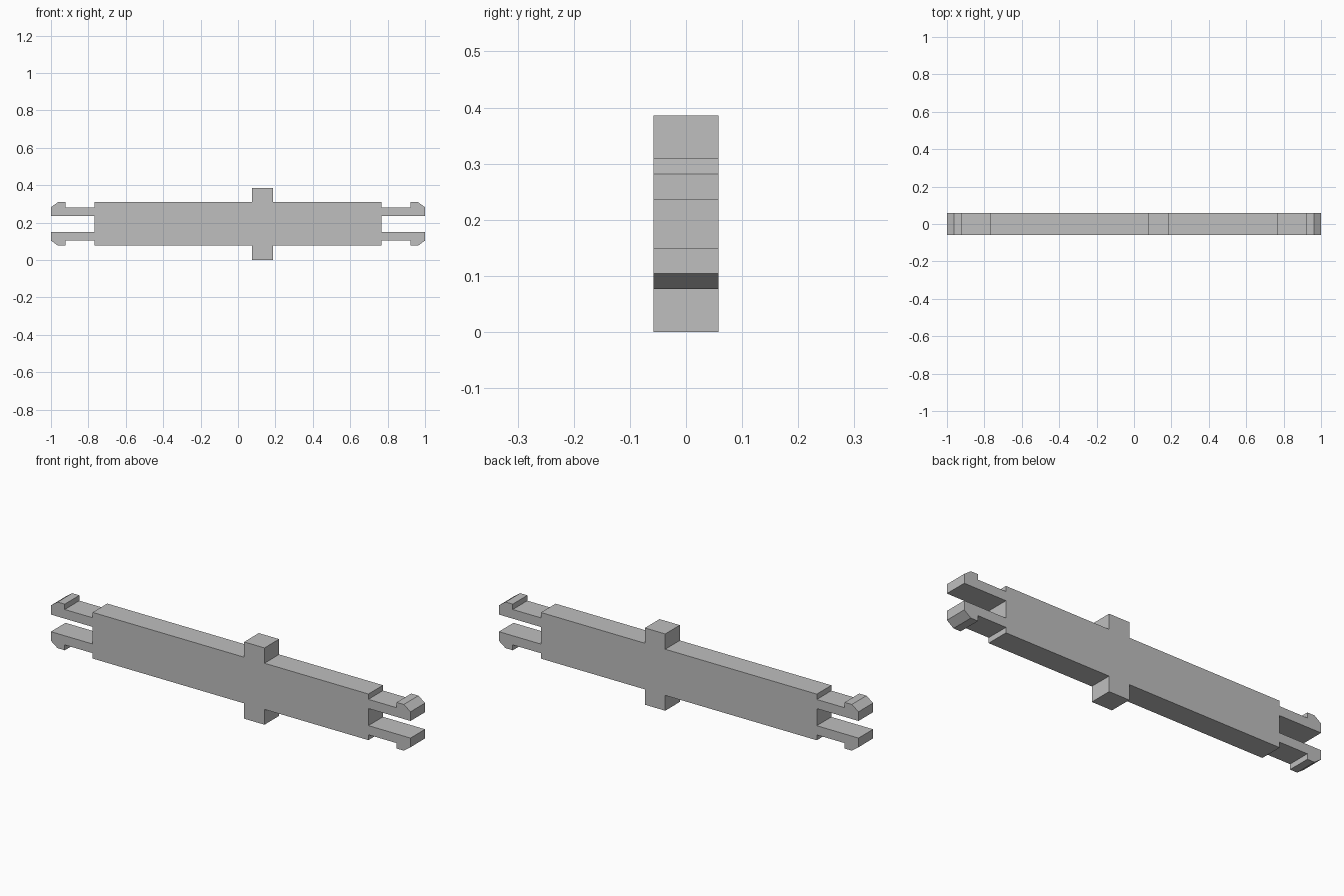
import bpy
import bmesh

cube = bpy.data.objects.get("Cube")
if cube:
    bpy.data.objects.remove(cube, do_unlink=True)

MID = 0.193          # height of the long axis
HALF_DEPTH = 0.058
BODY_TOP = 0.116     # heights below are measured from the long axis
ARM_TOP = 0.089
ARM_BOTTOM = 0.043
TAB_TOP = MID


def snap_arm(side, root):
    """Upper outline of one barbed arm, from slot to body shoulder."""
    return [(side * root, ARM_BOTTOM), (side, ARM_BOTTOM), (side, ARM_TOP),
            (side * 0.963, BODY_TOP), (side * 0.923, BODY_TOP),
            (side * 0.923, ARM_TOP), (side * root, ARM_TOP),
            (side * root, BODY_TOP)]


# Upper outline: left arm, locating tab, right arm
tab = [(0.075, BODY_TOP), (0.075, TAB_TOP), (0.188, TAB_TOP), (0.188, BODY_TOP)]
upper = snap_arm(-1, 0.768) + tab + snap_arm(1, 0.766)[::-1]
# Lower outline mirrors the upper one
outline = upper + [(x, -h) for x, h in reversed(upper)]

# Extrude the outline through the depth
bm = bmesh.new()
face = bm.faces.new([bm.verts.new((x, -HALF_DEPTH, MID + h)) for x, h in outline])
extruded = bmesh.ops.extrude_face_region(bm, geom=[face], use_keep_orig=True)
moved = [v for v in extruded["geom"] if isinstance(v, bmesh.types.BMVert)]
bmesh.ops.translate(bm, verts=moved, vec=(0, 2 * HALF_DEPTH, 0))
bmesh.ops.recalc_face_normals(bm, faces=bm.faces)
mesh = bpy.data.meshes.new("snap_connector_bar")
bm.to_mesh(mesh)
bm.free()

# Plain grey plastic
grey = bpy.data.materials.new("grey_plastic")
grey.use_nodes = True
colour = (0.52, 0.52, 0.52, 1)
grey.diffuse_color = colour
grey.node_tree.nodes["Principled BSDF"].inputs["Base Color"].default_value = colour
mesh.materials.append(grey)

bar = bpy.data.objects.new("snap_connector_bar", mesh)
bpy.context.collection.objects.link(bar)
